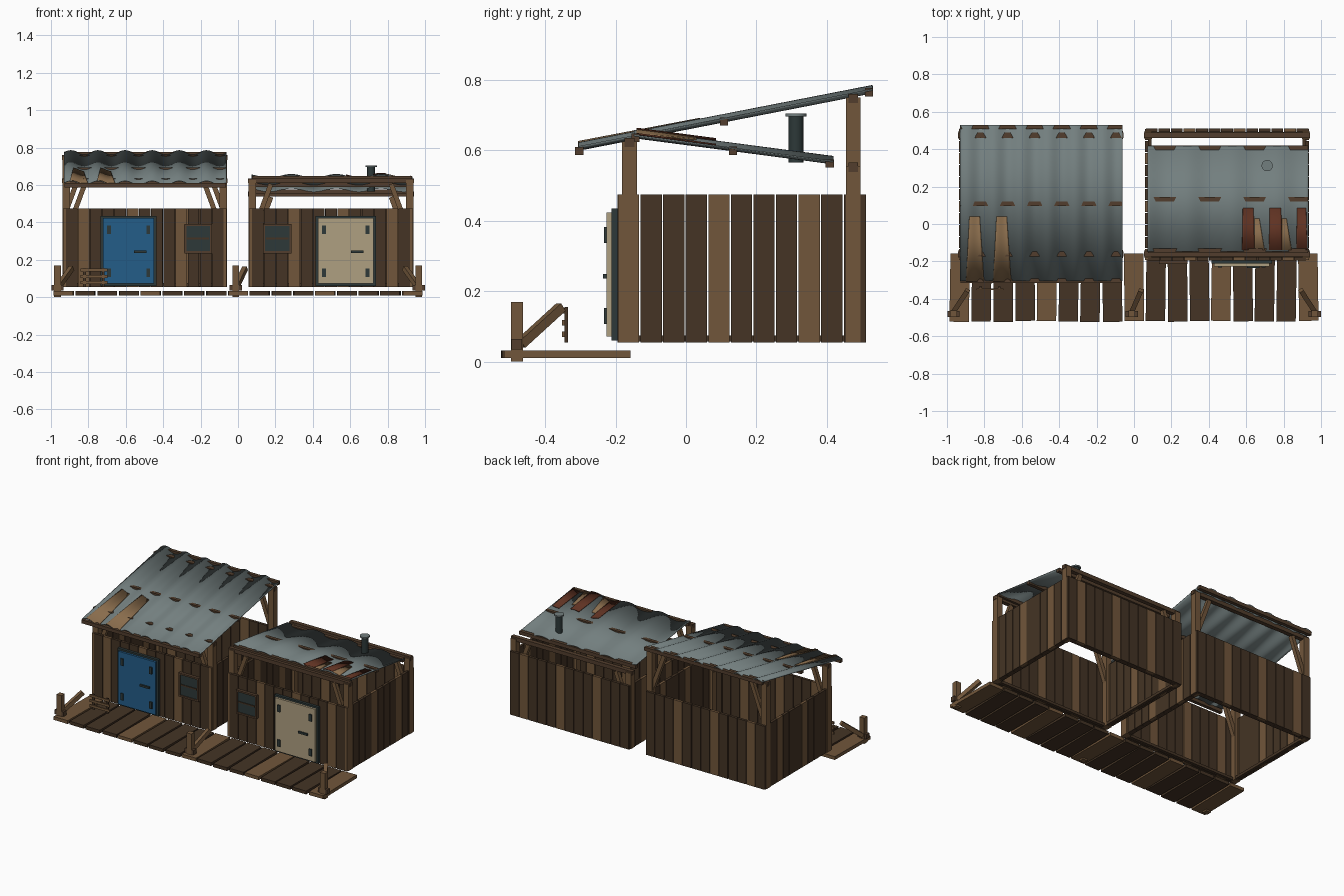
import bpy, bmesh, math, random
from mathutils import Matrix, Vector

if "Cube" in bpy.data.objects:
    bpy.data.objects.remove(bpy.data.objects["Cube"])

random.seed(4)


def material(name, rgb):
    m = bpy.data.materials.new(name)
    m.diffuse_color = (*rgb, 1)
    m.use_nodes = True
    m.node_tree.nodes["Principled BSDF"].inputs["Base Color"].default_value = m.diffuse_color
    return m


LIGHT = material("light_wood", (0.165, 0.093, 0.043))
DARK = material("dark_wood", (0.058, 0.034, 0.018))
MID = material("beam_wood", (0.085, 0.048, 0.026))
TIN = material("roof_tin", (0.17, 0.21, 0.21))
IRON = material("dark_iron", (0.026, 0.04, 0.04))
BLUE = material("blue_paint", (0.017, 0.11, 0.25))
CREAM = material("cream_paint", (0.43, 0.35, 0.22))
RUST = material("orange_rust", (0.25, 0.15, 0.072))
RED = material("red_rust", (0.115, 0.032, 0.016))


def finish(name, bm, mats):
    me = bpy.data.meshes.new(name)
    bm.to_mesh(me)
    bm.free()
    for m in mats:
        me.materials.append(m)
    ob = bpy.data.objects.new(name, me)
    bpy.context.collection.objects.link(ob)
    return ob


def add_box(bm, center, size, mat=0, rot=None):
    mtx = Matrix.Translation(center)
    if rot is not None:
        mtx = mtx @ rot.to_4x4()
    mtx = mtx @ Matrix.Diagonal((*size, 1))
    vs = bmesh.ops.create_cube(bm, size=1, matrix=mtx)["verts"]
    for f in {f for v in vs for f in v.link_faces}:
        f.material_index = mat


def box(name, x, y, z, mat):
    """Box from its (low, high) ranges."""
    bm = bmesh.new()
    r = (x, y, z)
    add_box(bm, [(a + b) / 2 for a, b in r], [b - a for a, b in r])
    return finish(name, bm, [mat])


def strut(name, a, b, width, mat):
    """Square bar between two points."""
    a, b = Vector(a), Vector(b)
    bm = bmesh.new()
    rot = (b - a).to_track_quat('Z', 'Y').to_matrix()
    add_box(bm, (a + b) / 2, (width, width, (b - a).length), 0, rot)
    return finish(name, bm, [mat])


def plank_wall(name, axis, lo, hi, at, count, phase):
    """Row of upright planks, every fourth one lighter."""
    bm = bmesh.new()
    pitch = (hi - lo) / count
    for i in range(count):
        c = lo + pitch * (i + 0.5)
        pos = (c, at, 0.265) if axis == 'x' else (at, c, 0.265)
        w, t = pitch - 0.004, 0.018
        size = (w, t, 0.42) if axis == 'x' else (t, w, 0.42)
        add_box(bm, pos, size, 0 if i % 4 == phase else 1)
    return finish(name, bm, [LIGHT, DARK])


def sheet(name, height, y0, y1, xlo, xhi, nx, ny, mat, lift=0.0):
    """Wavy sheet; xlo and xhi give the edges as (front, back) pairs."""
    bm = bmesh.new()
    rows = []
    for j in range(ny + 1):
        t = j / ny
        y = y0 + (y1 - y0) * t
        a = xlo[0] + (xlo[1] - xlo[0]) * t
        b = xhi[0] + (xhi[1] - xhi[0]) * t
        xs = [a + (b - a) * i / nx for i in range(nx + 1)]
        rows.append([bm.verts.new((x, y, height(x, y) + lift)) for x in xs])
    for r, s in zip(rows, rows[1:]):
        for i in range(nx):
            bm.faces.new((r[i], r[i + 1], s[i + 1], s[i])).smooth = True
    ob = finish(name, bm, [mat])
    mod = ob.modifiers.new("thickness", 'SOLIDIFY')
    mod.thickness = 0.004
    mod.offset = 0
    return ob


def roof_height(ya, za, slope, x0, period):
    return lambda x, y: za + slope * (y - ya) + 0.01 * math.sin(2 * math.pi * (x - x0) / period)


def hut(side, x0, x1, back_top, phase):
    # plank walls
    plank_wall(side + "_front_wall", 'x', x0 + 0.015, x1 - 0.015, -0.186, 13, phase)
    plank_wall(side + "_back_wall", 'x', x0 + 0.003, x1 - 0.003, 0.502, 13, phase)
    for n, x in (("left", x0 + 0.01), ("right", x1 - 0.01)):
        plank_wall(f"{side}_{n}_side_wall", 'y', -0.195, 0.51, x, 11, 0)
        # bottom sills on the sides
        sx = x + (0.016 if n == "left" else -0.016)
        box(f"{side}_{n}_sill", (sx - 0.01, sx + 0.01), (-0.17, 0.48), (0.057, 0.075), DARK)
    for n, y, top in (("front", -0.16, 0.635), ("back", 0.475, back_top)):
        sy = y - 0.008 if n == "front" else y + 0.008
        box(f"{side}_{n}_sill", (x0 + 0.01, x1 - 0.01), (sy - 0.01, sy + 0.01), (0.057, 0.075), DARK)
        # corner posts, head beam and braces
        for s, x in ((1, x0 + 0.018), (-1, x1 - 0.018)):
            e = "left" if s > 0 else "right"
            box(f"{side}_{n}_{e}_post", (x - 0.02, x + 0.02), (y - 0.021, y + 0.021), (0.055, top - 0.01), LIGHT)
            strut(f"{side}_{n}_{e}_brace", (x, y, top - 0.30), (x + s * 0.1, y, top - 0.03), 0.026, LIGHT)
        box(f"{side}_{n}_beam", (x0 - 0.005, x1 + 0.005), (y - 0.014, y + 0.014), (top - 0.026, top), MID)


def door(side, x0, x1, paint):
    # frame, leaf, hinges and handle
    box(side + "_door_frame", (x0, x1), (-0.212, -0.194), (0.06, 0.435), IRON)
    box(side + "_door", (x0 + 0.013, x1 - 0.013), (-0.226, -0.21), (0.072, 0.423), paint)
    bm = bmesh.new()
    for x in (x0 + 0.045, x1 - 0.045):
        for z in (0.13, 0.36):
            add_box(bm, (x, -0.228, z), (0.02, 0.01, 0.045))
    c = (x0 + x1) / 2
    add_box(bm, (c + 0.062, -0.23, 0.243), (0.068, 0.012, 0.013))
    finish(side + "_door_fittings", bm, [IRON])


def window(side, x0, x1):
    # pane with wooden frame and middle bar
    bm = bmesh.new()
    c, w = (x0 + x1) / 2, x1 - x0
    add_box(bm, (c, -0.2, 0.313), (w - 0.015, 0.014, 0.14), 1)
    for z in (0.24, 0.386):
        add_box(bm, (c, -0.204, z), (w, 0.02, 0.011))
    for x in (x0 + 0.005, x1 - 0.005):
        add_box(bm, (x, -0.204, 0.313), (0.011, 0.02, 0.15))
    add_box(bm, (c, -0.207, 0.313), (w - 0.03, 0.008, 0.009), 2)
    finish(side + "_window", bm, [MID, IRON, DARK])


def purlins(side, x0, x1, points):
    for i, (y, z) in enumerate(points):
        box(f"{side}_purlin_{i}", (x0, x1), (y - 0.0115, y + 0.0115), (z - 0.0115, z + 0.0115), MID)


# left hut with tall back
hut("left", -0.937, -0.06, 0.76, 1)
door("left", -0.735, -0.435, BLUE)
window("left", -0.287, -0.14)
hl = roof_height(-0.305, 0.611, 0.195, -0.93, 0.145)
sheet("left_roof", hl, -0.305, 0.53, (-0.93, -0.93), (-0.062, -0.062), 72, 1, TIN)
purlins("left", -0.928, -0.064, ((-0.303, 0.598), (0.108, 0.682), (0.519, 0.765)))
for i, x in enumerate((-0.85, -0.705)):
    sheet(f"left_rust_streak_{i}", hl, -0.306, 0.04, (x - 0.048, x - 0.03), (x + 0.048, x + 0.025), 10, 1, RUST, 0.004)

# right hut with low back
hut("right", 0.058, 0.937, 0.565, 3)
door("right", 0.415, 0.737, CREAM)
window("right", 0.135, 0.285)
hr = roof_height(-0.145, 0.646, -0.131, -0.015, 0.24)
sheet("right_roof", hr, -0.148, 0.418, (0.072, 0.072), (0.932, 0.932), 64, 1, TIN)
purlins("right", 0.075, 0.93, ((-0.143, 0.636), (0.133, 0.599), (0.408, 0.563)))
for i, (a, b) in enumerate(((0.578, 0.645), (0.722, 0.792), (0.868, 0.926))):
    sheet(f"right_red_patch_{i}", hr, -0.14, 0.085, (a, a + 0.004), (b, b - 0.006), 8, 1, RED, 0.007)
for i, x in enumerate((0.645, 0.79)):
    sheet(f"right_rust_streak_{i}", hr, -0.14, 0.03, (x, x), (x + 0.053, x + 0.025), 6, 1, RUST, 0.005)

# chimney pipe and cap
for name, r, z0, z1, mat in (("chimney", 0.021, 0.565, 0.7, IRON), ("chimney_cap", 0.03, 0.696, 0.705, TIN)):
    bm = bmesh.new()
    bmesh.ops.create_cone(bm, cap_ends=True, segments=20, radius1=r, radius2=r, depth=z1 - z0,
                          matrix=Matrix.Translation((0.712, 0.312, (z0 + z1) / 2)))
    for f in bm.faces:
        f.smooth = len(f.verts) == 4
    finish(name, bm, [mat])

# boardwalk
bm = bmesh.new()
for i in range(17):
    x = (i - 8) * 0.1165
    front = -0.525 + random.uniform(0, 0.008)
    rot = Matrix.Rotation(random.uniform(-0.02, 0.02), 3, 'Z')
    add_box(bm, (x, (front - 0.158) / 2, 0.021), (0.104, -0.158 - front, 0.022), 0 if i % 4 == 0 else 1, rot)
finish("boardwalk", bm, [LIGHT, DARK])

# mooring posts with braces and cross blocks
for n, x, dx in (("left", -0.965, 0.075), ("middle", -0.012, 0.05), ("right", 0.967, -0.075)):
    box(n + "_deck_post", (x - 0.018, x + 0.018), (-0.497, -0.463), (0, 0.17), LIGHT)
    box(n + "_deck_block", (x - 0.033, x + 0.033), (-0.496, -0.466), (0.035, 0.065), MID)
    strut(n + "_deck_brace", (x, -0.47, 0.05), (x + dx, -0.355, 0.155), 0.026, LIGHT)

# small slatted rack on the boardwalk
bm = bmesh.new()
for z in (0.078, 0.111, 0.145):
    add_box(bm, (-0.77, -0.348, z), (0.145, 0.008, 0.016))
for x in (-0.82, -0.72):
    add_box(bm, (x, -0.34, 0.105), (0.015, 0.01, 0.1), 1)
finish("slat_rack", bm, [LIGHT, DARK])
